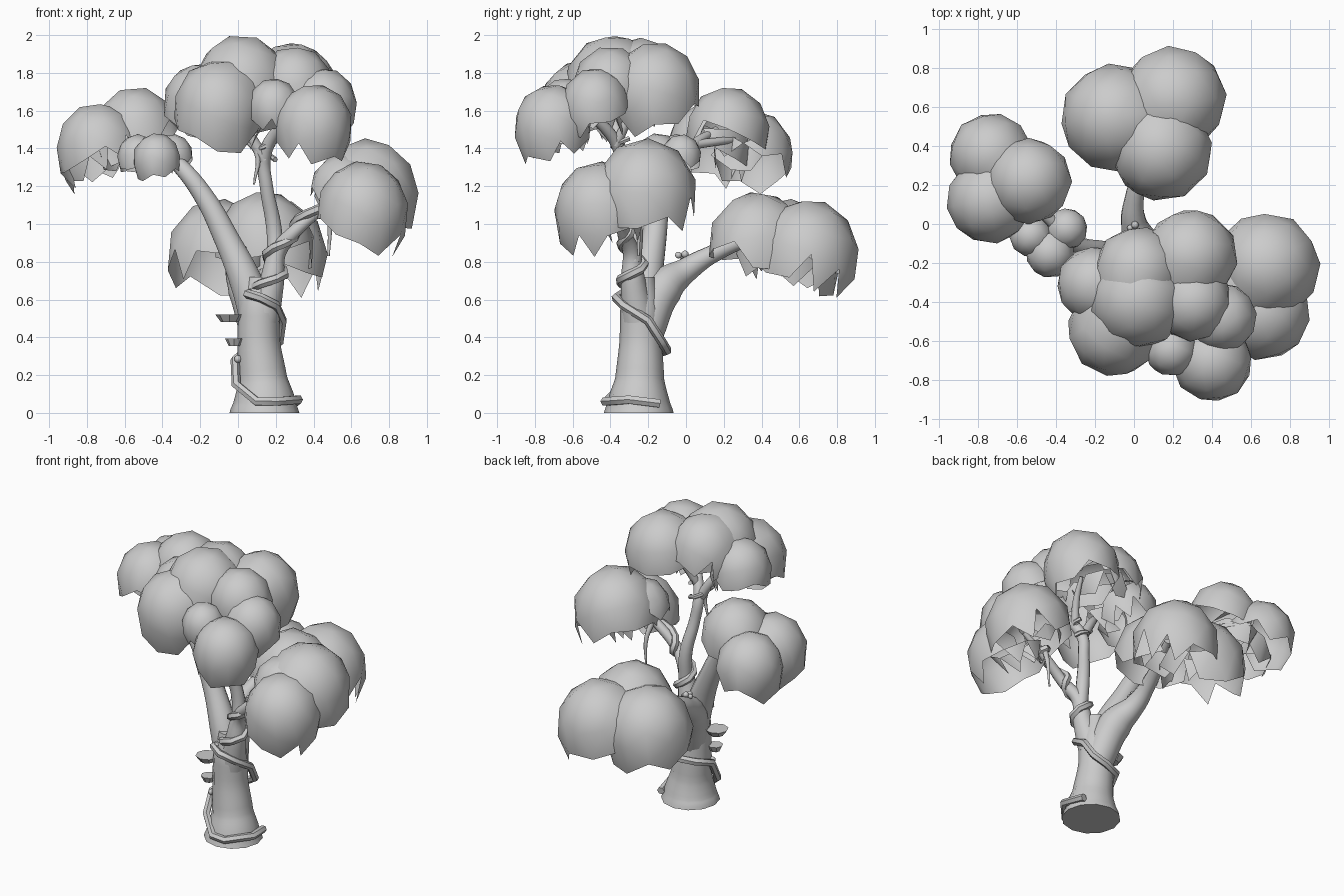
import bpy, bmesh, random
from math import sin, cos, tau
from mathutils import Vector, Euler

if "Cube" in bpy.data.objects:
    bpy.data.objects.remove(bpy.data.objects["Cube"])

random.seed(11)


def tube(name, pts, res=4, smooth_path=True, radius=None):
    """Tapered round tube through (x, y, z, radius) points."""
    cu = bpy.data.curves.new(name, 'CURVE')
    cu.dimensions = '3D'
    cu.bevel_depth = 1.0
    cu.bevel_resolution = res
    cu.use_fill_caps = True
    cu.resolution_u = 5
    sp = cu.splines.new('BEZIER' if smooth_path else 'POLY')
    arr = sp.bezier_points if smooth_path else sp.points
    arr.add(len(pts) - 1)
    for p, q in zip(arr, pts):
        p.radius = radius or q[3]
        if smooth_path:
            p.co = q[:3]
            p.handle_left_type = p.handle_right_type = 'AUTO'
        else:
            p.co = (*q[:3], 1)
    ob = bpy.data.objects.new(name, cu)
    bpy.context.collection.objects.link(ob)
    bpy.ops.object.select_all(action='DESELECT')
    ob.select_set(True)
    bpy.context.view_layer.objects.active = ob
    bpy.ops.object.convert(target='MESH')
    bpy.ops.object.shade_smooth_by_angle(angle=0.9)
    return ob


UP, DOWN = 1.08, 1.4      # dome stretch above and below its widest ring


def foliage(name, domes, cut, tilt):
    """Cluster of open jagged domes (x, y, top z, radius), hanging lower on the outside."""
    out = bmesh.new()
    outward = Vector((sum(d[0] for d in domes), sum(d[1] for d in domes), 0)).normalized()
    for i, (x, y, top, r) in enumerate(domes):
        bm = bmesh.new()
        rot = Euler([random.uniform(0, 6) for _ in range(3)]).to_matrix().to_4x4()
        bmesh.ops.create_icosphere(bm, subdivisions=2, radius=1.015, matrix=rot)

        # ragged open underside, cut by a tilted plane; long tips are shortened
        def height(p):
            return p.z + tilt * p.dot(outward) - cut
        low = [f for f in bm.faces if height(f.calc_center_median()) < 0]
        bmesh.ops.delete(bm, geom=low, context='FACES')
        for v in bm.verts:
            v.co.z += max(0, -height(v.co) - .12) * .5
        for v in bm.verts:
            v.co.z *= UP if v.co.z > 0 else DOWN
            v.co = v.co * r + Vector((x, y, top - UP * r))

        # drop faces buried in neighbouring domes
        def buried(p):
            for j, (a, b, t, s) in enumerate(domes):
                d = (p - Vector((a, b, t - UP * s))) / s
                d.z /= UP if d.z > 0 else DOWN
                if j != i and d.length < 0.95 and height(d) > 0:
                    return True
            return False
        inner = [f for f in bm.faces if all(buried(v.co) for v in f.verts)]
        bmesh.ops.delete(bm, geom=inner, context='FACES')
        me = bpy.data.meshes.new("part")
        bm.to_mesh(me)
        out.from_mesh(me)
        bm.free()
        bpy.data.meshes.remove(me)
    for f in out.faces:
        f.smooth = True
    me = bpy.data.meshes.new(name)
    out.to_mesh(me)
    out.free()
    bpy.context.collection.objects.link(bpy.data.objects.new(name, me))


# Trunk and limbs
tube("trunk", [(.14, -.25, 0, .185), (.14, -.25, .06, .165), (.13, -.245, .18, .13),
               (.11, -.24, .38, .112), (.11, -.24, .55, .108), (.11, -.24, .72, .075)])
tube("left_branch", [(.11, -.23, .48, .1), (.04, -.21, .7, .088), (-.06, -.17, .92, .068),
                     (-.17, -.14, 1.13, .055), (-.3, -.1, 1.3, .044),
                     (-.45, .04, 1.42, .03), (-.62, .16, 1.5, .018)])
tube("left_twig", [(-.28, -.11, 1.27, .035), (-.36, -.11, 1.34, .025), (-.43, -.11, 1.4, .015)])
tube("left_rear_twig", [(-.45, .04, 1.42, .025), (-.55, .2, 1.44, .02), (-.68, .32, 1.45, .012)])
tube("back_branch", [(.11, -.22, .42, .1), (.05, -.12, .66, .105), (0, 0, .755, .068),
                     (0, .12, .83, .05), (.05, .3, .91, .038), (.12, .47, .97, .02)])
tube("right_branch", [(.13, -.25, .5, .09), (.18, -.28, .7, .065), (.21, -.29, .85, .045),
                      (.3, -.33, .96, .036), (.44, -.33, 1.08, .03), (.62, -.33, 1.2, .015)])
tube("upper_branch", [(.2, -.28, .8, .045), (.19, -.27, .98, .042), (.15, -.31, 1.2, .036),
                      (.14, -.34, 1.36, .036), (.22, -.43, 1.51, .03), (.34, -.6, 1.62, .015)])
tube("top_branch", [(.14, -.34, 1.34, .032), (.04, -.37, 1.5, .028), (-.06, -.42, 1.62, .015)])
tube("top_rear_branch", [(.17, -.37, 1.42, .028), (.22, -.3, 1.56, .022), (.26, -.2, 1.68, .012)])

# Hanging twigs
tube("hanging_twig_right", [(.47, -.3, 1.1, .018), (.485, -.26, 1.0, .014), (.48, -.25, .83, .006)], 2)
tube("hanging_twig_upper", [(.05, -.36, 1.44, .016), (.1, -.36, 1.38, .016), (.085, -.36, 1.21, .005)], 2)

# Vine winding up the trunk and the right branch
vine = [(.29, -.14, .05), (.32, -.3, .07), (.2, -.43, .06), (.1, -.42, .06),
        (-.01, -.33, .15), (-.015, -.26, .28), (.03, -.14, .32), (.14, -.1, .33),
        (.22, -.13, .38), (.235, -.2, .49), (.2, -.33, .57), (.12, -.37, .61), (.05, -.34, .63),
        (.08, -.26, .64)]
axis = [Vector(p) for p in [(.15, -.27, .62), (.18, -.28, .72), (.21, -.29, .85),
                            (.3, -.33, .96), (.44, -.33, 1.08), (.5, -.33, 1.12)]]
for k in range(23):
    t = k / 22 * 4.99
    c = axis[int(t)].lerp(axis[int(t) + 1], t % 1)
    r = max(.04, .088 - .018 * t)
    a = 2.4 + k * tau / 7
    vine.append((c.x + r * cos(a), c.y + r * sin(a), c.z + .02))
tube("vine", vine, 1, False, .025)
tube("upper_vine", [(.15 + .048 * cos(a * .9), -.34 + .048 * sin(a * .9), 1.34 + .014 * a)
                    for a in range(9)], 1, False, .014)

# Shelf fungi on the left of the trunk
for i, (x, y, z, r) in enumerate([(-.045, -.27, .5, .075), (-.02, -.29, .375, .05)]):
    bpy.ops.mesh.primitive_cone_add(vertices=8, radius1=r * .6, radius2=r, depth=.04,
                                    location=(x, y, z))
    bpy.context.object.name = f"shelf_fungus_{i + 1}"

# Small round buds
for i, (x, y, z, r) in enumerate([(0, -.04, .835, .018), (.005, -.005, .84, .02),
                                  (-.02, -.02, .83, .016), (0, -.29, .285, .02)]):
    bpy.ops.mesh.primitive_uv_sphere_add(segments=8, ring_count=6, radius=r, location=(x, y, z))
    bpy.context.object.name = f"bud_{i + 1}"
    bpy.ops.object.shade_smooth()

# Leaf canopies
foliage("back_canopy", [(-.1, .545, 1.13, .275), (.2, .64, 1.13, .272), (.14, .38, 1.17, .262)], -.27, .2)
foliage("left_canopy", [(-.735, .355, 1.6, .212), (-.54, .22, 1.725, .22), (-.74, .12, 1.64, .22)], -.27, .4)
foliage("small_canopy", [(-.43, -.15, 1.48, .125), (-.53, -.06, 1.475, .108),
                         (-.345, -.025, 1.475, .105)], -.42, .2)
foliage("right_canopy", [(.68, -.215, 1.45, .272), (.66, -.455, 1.33, .242), (.56, -.32, 1.37, .18)], -.32, .35)
foliage("top_canopy", [(.02, -.39, 2.0, .25), (.02, -.24, 1.985, .225), (-.1, -.54, 1.87, .24),
                       (-.2, -.31, 1.85, .195), (.29, -.165, 1.96, .24), (.3, -.4, 1.94, .2),
                       (.45, -.48, 1.825, .178), (.4, -.705, 1.74, .205), (.19, -.645, 1.77, .135)], -.4, .25)
